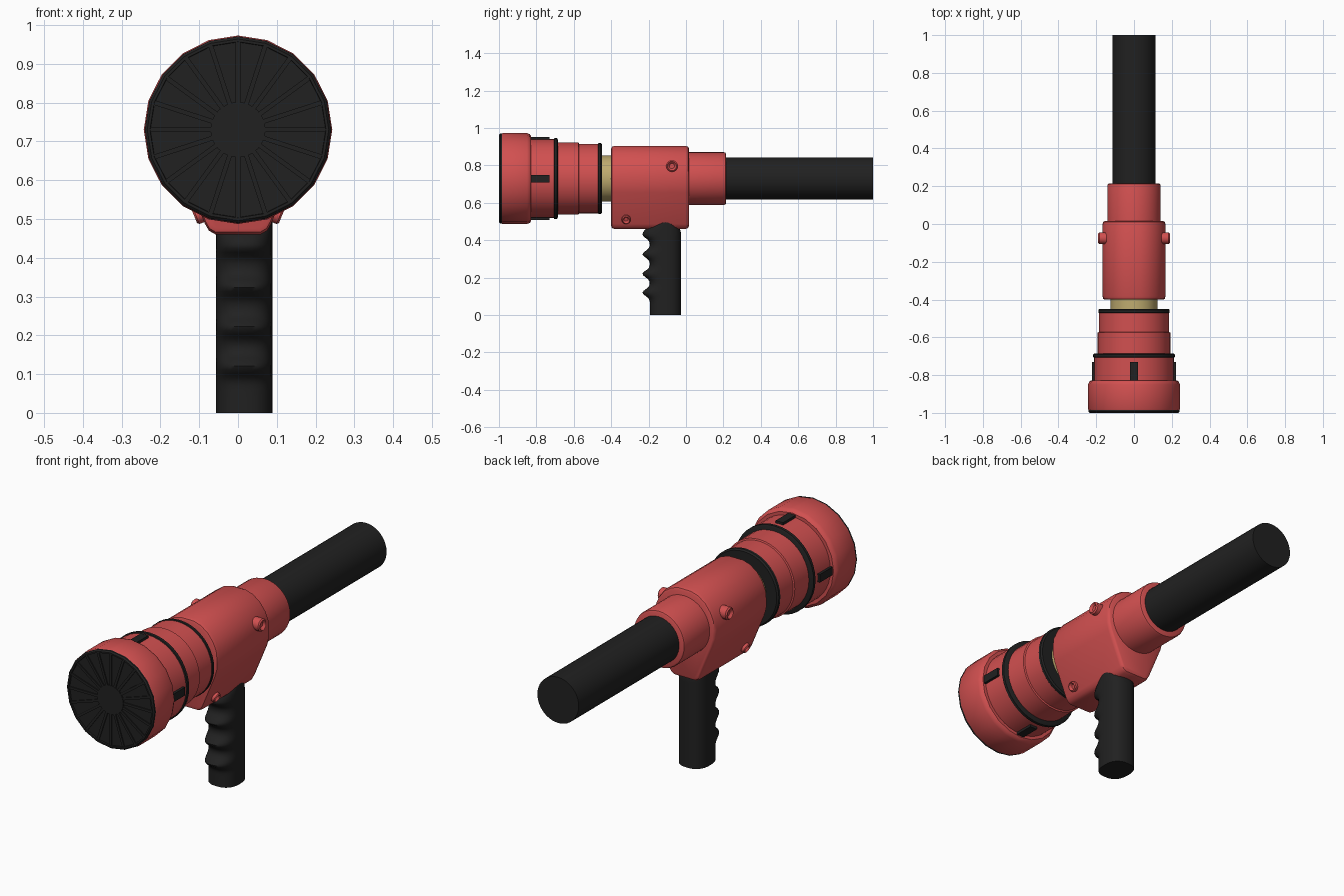
import bpy, bmesh, math
from mathutils import Matrix, Vector

if "Cube" in bpy.data.objects:
    bpy.data.objects.remove(bpy.data.objects["Cube"])

AXIS_Z = 0.73  # height of the barrel axis


def material(name, rgb):
    m = bpy.data.materials.new(name)
    m.diffuse_color = (*rgb, 1)
    m.use_nodes = True
    m.node_tree.nodes["Principled BSDF"].inputs["Base Color"].default_value = m.diffuse_color
    return m


RED = material("red paint", (0.64, 0.08, 0.08))
BLACK = material("black rubber", (0.015, 0.015, 0.015))
BRASS = material("brass", (0.52, 0.41, 0.16))


def finish(name, bm, mat, sharp=35):
    bmesh.ops.remove_doubles(bm, verts=bm.verts, dist=1e-5)
    bmesh.ops.recalc_face_normals(bm, faces=bm.faces)
    for f in bm.faces:
        f.smooth = True
    for e in bm.edges:
        e.smooth = len(e.link_faces) == 2 and e.calc_face_angle(0) < math.radians(sharp)
    me = bpy.data.meshes.new(name)
    bm.to_mesh(me)
    bm.free()
    me.materials.append(mat)
    ob = bpy.data.objects.new(name, me)
    bpy.context.collection.objects.link(ob)
    return ob


def loft(name, rings, mat, sharp=35):
    """Skin a list of closed rings and cap both ends."""
    bm = bmesh.new()
    loops = [[bm.verts.new(p) for p in ring] for ring in rings]
    n = len(loops[0])
    for a, b in zip(loops, loops[1:]):
        for i in range(n):
            bm.faces.new((a[i], a[(i + 1) % n], b[(i + 1) % n], b[i]))
    bm.faces.new(loops[0])
    bm.faces.new(loops[-1])
    return finish(name, bm, mat, sharp)


def lathe(name, profile, mat, n=40):
    """Turn (y, radius) points around the barrel axis."""
    rings = [[(r * math.sin(2 * math.pi * i / n), y, AXIS_Z + r * math.cos(2 * math.pi * i / n))
              for i in range(n)] for y, r in profile]
    return loft(name, rings, mat)


def radial_boxes(name, count, width, y0, y1, r0, r1, mat):
    """Boxes repeated around the barrel axis."""
    bm = bmesh.new()
    for i in range(count):
        mat4 = (Matrix.Translation((0, (y0 + y1) / 2, AXIS_Z))
                @ Matrix.Rotation(2 * math.pi * i / count, 4, 'Y')
                @ Matrix.Translation((0, 0, (r0 + r1) / 2))
                @ Matrix.Diagonal((width, y1 - y0, r1 - r0, 1)))
        bmesh.ops.create_cube(bm, size=1, matrix=mat4)
    return finish(name, bm, mat)


# Front bumper, face and spray teeth
lathe("front_bumper", [(-0.99, 0.238), (-0.98, 0.243), (-0.85, 0.243), (-0.835, 0.237), (-0.828, 0.228)], RED, 20)
lathe("bumper_rim", [(-0.985, 0.2405), (-0.993, 0.2405), (-1.0, 0.234), (-1.0, 0.227), (-0.992, 0.226)], BLACK, 20)
lathe("spray_centre", [(-0.985, 0.071), (-0.998, 0.071)], BLACK, 32)
radial_boxes("spray_teeth", 20, 0.012, -0.997, -0.985, 0.07, 0.228, BLACK)

# Stepped barrel with grip lugs and rings
lathe("bumper_sleeve", [(-0.84, 0.211), (-0.70, 0.211)], RED)
radial_boxes("sleeve_lugs", 4, 0.04, -0.83, -0.73, 0.20, 0.222, BLACK)
lathe("sleeve_ring", [(-0.708, 0.208), (-0.704, 0.216), (-0.690, 0.216), (-0.685, 0.208)], BLACK)
lathe("pattern_sleeve", [(-0.70, 0.193), (-0.575, 0.193), (-0.572, 0.186), (-0.46, 0.186)], RED)
lathe("rear_ring", [(-0.473, 0.184), (-0.468, 0.189), (-0.456, 0.189), (-0.449, 0.182)], BLACK)
lathe("brass_stem", [(-0.46, 0.124), (-0.38, 0.124)], BRASS)

# Valve body: rounded top, tapering to a narrow keel
half = [(0.035, 0.905), (0.075, 0.893), (0.115, 0.865), (0.145, 0.825), (0.162, 0.785), (0.167, 0.74),
        (0.166, 0.695), (0.155, 0.655), (0.085, 0.487), (0.075, 0.470), (0.058, 0.46)]
section = half + [(-x, z) for x, z in reversed(half)]


def body_ring(y, s):
    return [(x * s, y, 0.69 + (z - 0.69) * s) for x, z in section]


loft("valve_body", [body_ring(-0.40, 0.93), body_ring(-0.396, 0.975), body_ring(-0.382, 1),
                    body_ring(-0.003, 1), body_ring(0.011, 0.975), body_ring(0.016, 0.93)], RED, 40)

# Rear collar and hose
lathe("hose_collar", [(0.0, 0.141), (0.203, 0.141), (0.211, 0.138), (0.215, 0.130)], RED)
lathe("hose", [(0.20, 0.113), (1.0, 0.113)], BLACK)


# Bolts on both sides
def bolt(name, centre, direction, radius, length):
    bm = bmesh.new()
    rot = Vector(direction).to_track_quat('Z', 'Y').to_matrix().to_4x4()
    base = Matrix.Translation(centre) @ rot
    bmesh.ops.create_cone(bm, cap_ends=True, segments=16, radius1=radius, radius2=radius,
                          depth=length, matrix=base)
    top = [e for e in bm.edges if len(e.link_faces) == 2 and e.calc_face_angle() > 1]
    bmesh.ops.bevel(bm, geom=top, offset=radius * 0.2, segments=1, affect='EDGES')
    # hex socket
    caps = sorted(bm.faces, key=lambda f: f.calc_center_median().dot(Vector(direction)))
    cap = caps[-1]
    bmesh.ops.inset_region(bm, faces=[cap], thickness=radius * 0.35)
    bmesh.ops.translate(bm, verts=cap.verts, vec=-Vector(direction).normalized() * 0.012)
    finish(name, bm, RED)


for side, label in ((1, "right"), (-1, "left")):
    bolt("pivot_bolt_" + label, (side * 0.165, -0.075, 0.797), (side, 0, 0), 0.031, 0.05)
    bolt("keel_bolt_" + label, (side * 0.099, -0.32, 0.513), (side * 0.92, 0, -0.38), 0.024, 0.03)

# Pistol grip with finger grooves on the front
bumps = [0.12, 0.22, 0.325, 0.43]


def grip_ring(z):
    bump = max(math.exp(-((z - b) / 0.024) ** 2) for b in bumps)
    front, back, w = -0.193 - 0.04 * bump, -0.027, 0.073
    if z > 0.43:  # rounded shoulder
        t = (z - 0.43) / 0.075
        front = -0.233 + 0.088 * t ** 1.8
        back -= 0.03 * t ** 2
    ring = []
    for i in range(32):
        a = 2 * math.pi * i / 32
        c, s = math.cos(a), math.sin(a)
        x = 0.016 + w * math.copysign(abs(c) ** 0.8, c)
        y = math.copysign(abs(s) ** 0.8, s)
        ring.append((x, -0.11 + y * ((back + 0.11) if y > 0 else (-0.11 - front)), z))
    return ring


loft("pistol_grip", [grip_ring(0.505 * i / 50) for i in range(51)], BLACK, 50)
